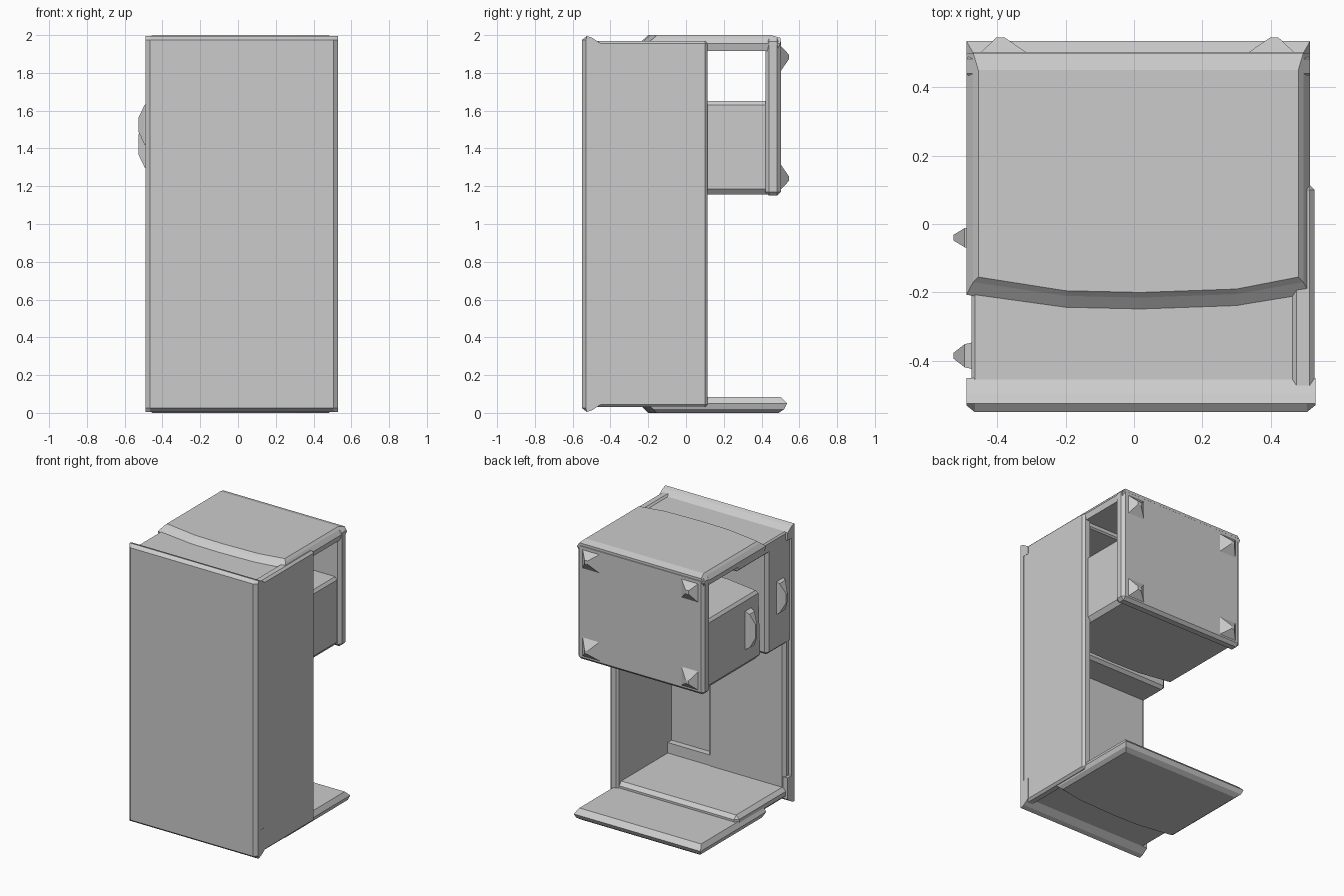
import bpy, bmesh

if "Cube" in bpy.data.objects:
    bpy.data.objects.remove(bpy.data.objects["Cube"])

def finish(name, bm, bevel=0.0):
    bmesh.ops.recalc_face_normals(bm, faces=bm.faces)
    me = bpy.data.meshes.new(name)
    bm.to_mesh(me)
    bm.free()
    ob = bpy.data.objects.new(name, me)
    bpy.context.collection.objects.link(ob)
    if bevel:
        m = ob.modifiers.new("chamfer", 'BEVEL')
        m.width, m.segments, m.limit_method = bevel, 1, 'ANGLE'
    return ob

def loft(name, rings, bevel=0.0):
    """Skin a stack of equal-length closed rings and cap both ends."""
    bm = bmesh.new()
    vs = [[bm.verts.new(p) for p in r] for r in rings]
    n = len(vs[0])
    for a, b in zip(vs, vs[1:]):
        for i in range(n):
            j = (i + 1) % n
            bm.faces.new((a[i], a[j], b[j], b[i]))
    bm.faces.new(vs[0])
    bm.faces.new(vs[-1])
    return finish(name, bm, bevel)

def box(name, x, y, z, bevel=0.015):
    ring = lambda h: [(x[0], y[0], h), (x[1], y[0], h), (x[1], y[1], h), (x[0], y[1], h)]
    return loft(name, [ring(z[0]), ring(z[1])], bevel)

def bowed(z, y_back, inset, bow_y):
    """Outline with a shallow bowed front edge."""
    l, r = -0.49 + inset, 0.515 - inset
    front = [(l, bow_y + 0.045), (-0.2, bow_y + 0.005), (0.02, bow_y), (0.3, bow_y + 0.01), (r, bow_y + 0.045)]
    return [(x, y, z) for x, y in front + [(r, y_back), (l, y_back)]]

# front panel with raised lips at top and bottom
half = [(-0.45, 1.955), (-0.495, 1.985), (-0.525, 1.995), (-0.55, 1.975)]
prof = half + [(y, 2 - z) for y, z in reversed(half)] + [(-0.45, 0.2), (-0.495, 0.2), (-0.495, 1.9), (-0.45, 1.9)]
loft("front_panel", [[(cx, y + d if y < -0.53 else y, z) for y, z in prof]
     for cx, d in ((-0.49, 0.02), (-0.465, 0), (0.505, 0), (0.53, 0.02))])

# inner panel and right side wall
box("inner_panel", (-0.47, 0.14), (-0.51, -0.445), (0.05, 1.9), 0.02)
box("right_wall", (0.46, 0.528), (-0.54, 0.115), (0.03, 1.97), 0.015)

# roof and base
box("roof_plate", (-0.475, 0.515), (-0.53, 0.1), (1.88, 1.958), 0.01)
loft("roof_slab", [bowed(1.915, 0.48, 0.01, -0.25), bowed(1.955, 0.5, 0.0, -0.252),
                   bowed(1.985, 0.5, 0.02, -0.215), bowed(2.0, 0.45, 0.035, -0.2)])
box("base_plate", (-0.475, 0.515), (-0.53, 0.1), (0.045, 0.125), 0.025)
loft("base_slab", [bowed(0.0, 0.49, 0.035, -0.2), bowed(0.02, 0.52, 0.01, -0.22),
                   bowed(0.05, 0.535, 0.0, -0.252), bowed(0.085, 0.5, 0.02, -0.25)])

# upper front cabinet
box("front_cabinet", (-0.475, 0.47), (-0.52, -0.24), (1.15, 1.93), 0.02)

# hanging box with bowed front and open space above
loft("hanging_box", [bowed(1.155, 0.47, 0.05, -0.2), bowed(1.185, 0.47, 0.025, -0.22),
                     bowed(1.63, 0.47, 0.025, -0.2), bowed(1.65, 0.47, 0.04, -0.19)])
box("back_plate", (-0.49, 0.515), (0.42, 0.502), (1.15, 1.985), 0.02)

# pyramid studs on the back plate
for i, (cx, dx) in enumerate(((-0.38, -0.02), (0.4, 0.02))):
    for j, (cz, dz) in enumerate(((1.25, -0.01), (1.875, 0.01))):
        s = 0.075
        ring = lambda k, y, ox, oz: [(cx + ox + a * k, y, cz + oz + b * k) for a, b in ((-1, -1), (1, -1), (1, 1), (-1, 1))]
        loft(f"stud_{i}_{j}", [ring(s, 0.495, 0, 0), ring(0.012, 0.545, dx * 0.5, dz)])

# side handles
for name, x0, cy, w, z0, z1 in (("box_handle", -0.46, -0.04, 0.035, 1.28, 1.56),
                                ("cabinet_handle", -0.46, -0.385, 0.042, 1.4, 1.65)):
    ring = lambda x, k, e: [(x, cy - k, z0 + e), (x, cy + k, z0 + e), (x, cy + k, z1 - e), (x, cy - k, z1 - e)]
    loft(name, [ring(x0, w, 0), ring(-0.495, w * 0.8, 0.02), ring(-0.528, 0.008, 0.09)])
